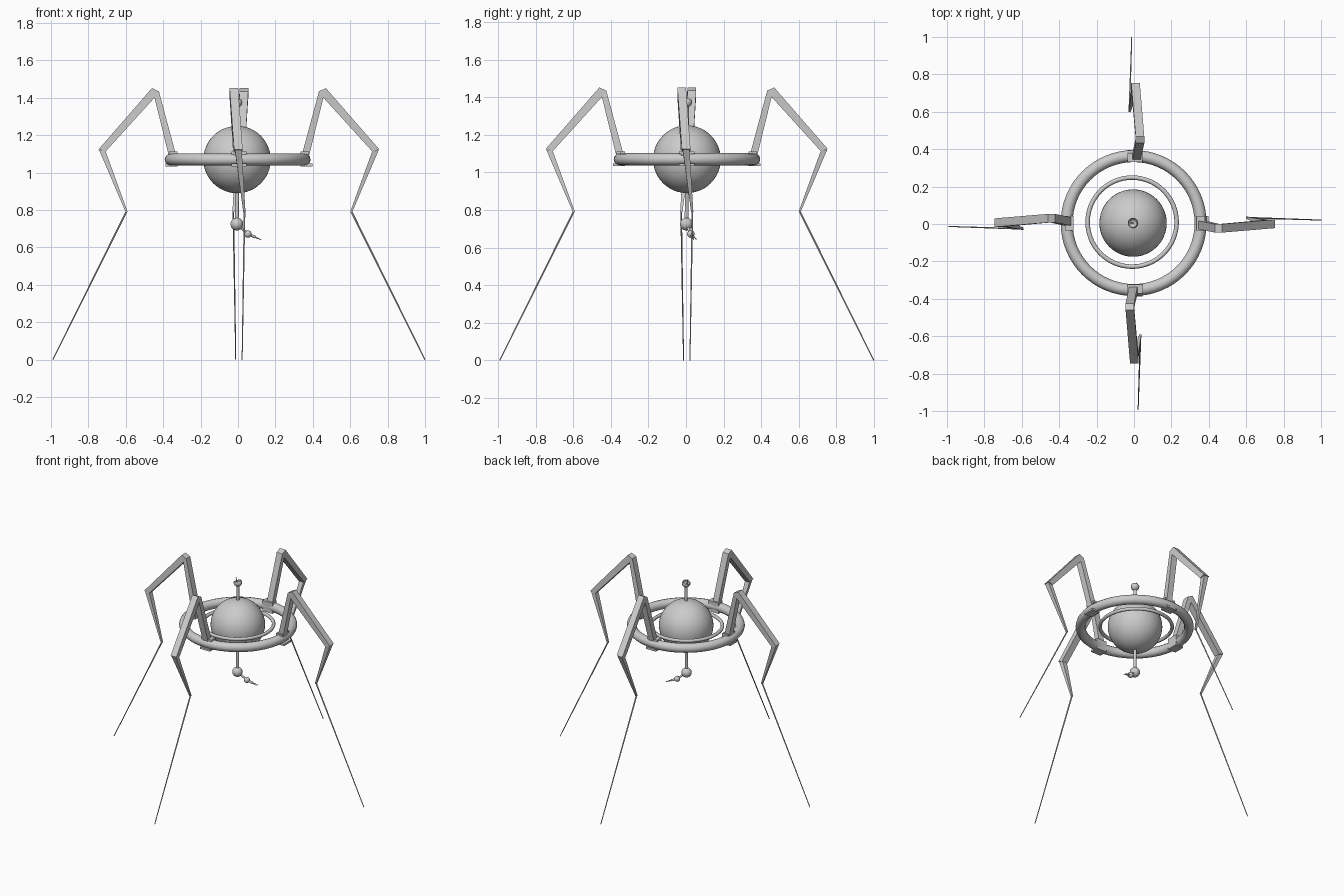
import bpy, bmesh, math
from mathutils import Vector, Matrix

if "Cube" in bpy.data.objects:
    bpy.data.objects.remove(bpy.data.objects["Cube"], do_unlink=True)

grey = bpy.data.materials.new("light_grey")
grey.use_nodes = True
colour = (0.6, 0.6, 0.6, 1)
grey.diffuse_color = colour
grey.node_tree.nodes["Principled BSDF"].inputs["Base Color"].default_value = colour

HUB = Vector((-0.005, 0.005, 1.07))


def finish(name, bm, smooth=False):
    """Turn a bmesh into a named grey object."""
    bmesh.ops.recalc_face_normals(bm, faces=bm.faces)
    for f in bm.faces:
        f.smooth = smooth
    me = bpy.data.meshes.new(name)
    bm.to_mesh(me)
    bm.free()
    me.materials.append(grey)
    ob = bpy.data.objects.new(name, me)
    bpy.context.collection.objects.link(ob)
    return ob


def ball(name, centre, radius, seg=32):
    bm = bmesh.new()
    bmesh.ops.create_uvsphere(bm, u_segments=seg, v_segments=seg // 2, radius=radius,
                              matrix=Matrix.Translation(centre))
    return finish(name, bm, True)


def add_rod(bm, a, b, r1, r2, seg):
    a, b = Vector(a), Vector(b)
    d = b - a
    mat = Matrix.Translation((a + b) / 2) @ d.to_track_quat('Z', 'Y').to_matrix().to_4x4()
    bmesh.ops.create_cone(bm, cap_ends=True, segments=seg, radius1=r1, radius2=r2,
                          depth=d.length, matrix=mat)


def rod(name, a, b, r1, r2, seg=12):
    bm = bmesh.new()
    add_rod(bm, a, b, r1, r2, seg)
    return finish(name, bm)


def ring(name, centre, major, minor, seg, sides, smooth):
    bpy.ops.mesh.primitive_torus_add(location=centre, major_radius=major, minor_radius=minor,
                                     major_segments=seg, minor_segments=sides)
    ob = bpy.context.object
    ob.name = name
    ob.data.materials.append(grey)
    if smooth:
        bpy.ops.object.shade_smooth()
    return ob


def loft(bm, sections):
    """Four-sided tube; a section is (outer point, inner point, side offset, half width)."""
    loops = []
    for (xo, zo), (xi, zi), y, w in sections:
        corners = ((xo, y - w, zo), (xo, y + w, zo), (xi, y + w, zi), (xi, y - w, zi))
        loops.append([bm.verts.new(c) for c in corners])
    for a, b in zip(loops, loops[1:]):
        for i in range(4):
            j = (i + 1) % 4
            bm.faces.new((a[i], a[j], b[j], b[i]))
    bm.faces.new(loops[0])
    bm.faces.new(loops[-1])


def box(bm, lo, hi):
    lo, hi = Vector(lo), Vector(hi)
    mat = Matrix.Translation((lo + hi) / 2) @ Matrix.Diagonal((*(hi - lo), 1))
    bmesh.ops.create_cube(bm, size=1, matrix=mat)


# Body, outer hoop and free inner hoop
ball("body_sphere", HUB, 0.18, 48)
ring("outer_ring", HUB + Vector((0.003, 0, 0)), 0.358, 0.032, 64, 12, True)
ring("inner_ring", HUB + Vector((-0.005, 0.005, 0)), 0.238, 0.012, 64, 8, True)

# Four legs, each with a clamp, jointed limb and needle foot
UPPER = [((0.335, 1.09), (0.375, 1.09), -0.008, 0.022),
         ((0.428, 1.435), (0.452, 1.403), -0.027, 0.023),
         ((0.465, 1.452), (0.452, 1.400), -0.027, 0.023),
         ((0.750, 1.125), (0.714, 1.112), -0.003, 0.023)]
LOWER = [((0.748, 1.122), (0.712, 1.112), -0.003, 0.018),
         ((0.606, 0.79), (0.595, 0.79), 0.029, 0.006)]
SIDES = ("left", "back", "right", "front")


def clamp(bm):
    box(bm, (0.328, -0.04, 1.034), (0.345, 0.04, 1.108))
    box(bm, (0.328, -0.04, 1.098), (0.375, 0.04, 1.112))
    box(bm, (0.328, -0.04, 1.034), (0.392, 0.04, 1.048))


for k, side in enumerate(SIDES):
    turn = Matrix.Translation((0.005, 0.004, 0)) @ Matrix.Rotation(k * math.pi / 2, 4, 'Z')
    parts = (("clamp", clamp),
             ("upper_leg", lambda bm: loft(bm, UPPER)),
             ("lower_leg", lambda bm: loft(bm, LOWER)),
             ("needle_foot", lambda bm: add_rod(bm, (0.6, 0.03, 0.795), (0.995, 0.017, 0),
                                                0.005, 0.003, 6)))
    for part, build in parts:
        bm = bmesh.new()
        build(bm)
        bm.transform(turn)
        finish(side + "_" + part, bm)

# Upper mast with an open bowl and short spike
top = HUB + Vector((0, 0, 0.305))
rod("upper_mast", HUB + Vector((0, 0, 0.17)), top - Vector((0, 0, 0.02)), 0.01, 0.01)
bm = bmesh.new()
bmesh.ops.create_uvsphere(bm, u_segments=24, v_segments=16, radius=0.028)
bmesh.ops.delete(bm, geom=[v for v in bm.verts if v.co.z > 0.012], context='VERTS')
bm.transform(Matrix.Translation(top) @ Matrix.Rotation(-0.3, 4, 'Y'))
bowl = finish("sensor_bowl", bm, True)
shell = bowl.modifiers.new("thickness", 'SOLIDIFY')
shell.thickness = 0.003
rod("sensor_spike", top - Vector((0, 0, 0.025)), top + Vector((-0.015, 0, 0.035)), 0.004, 0.002, 6)

# Lower mast with a ball joint and small arm
joint = Vector((-0.006, 0.002, 0.725))
wrist = Vector((0.053, 0.026, 0.672))
palm = Vector((0.09, 0.038, 0.656))
rod("lower_mast", HUB - Vector((0, 0, 0.17)), joint, 0.01, 0.01)
ball("lower_joint", joint, 0.034)
rod("arm_link", joint, wrist, 0.007, 0.007)
ball("wrist_joint", wrist, 0.02, 24)
rod("arm_hand", wrist, palm, 0.006, 0.008)
for name, dy in (("front_finger", -0.008), ("back_finger", 0.008)):
    rod(name, palm + Vector((0, dy / 2, 0)), (0.126, 0.05 + dy, 0.641), 0.004, 0.0015, 6)
